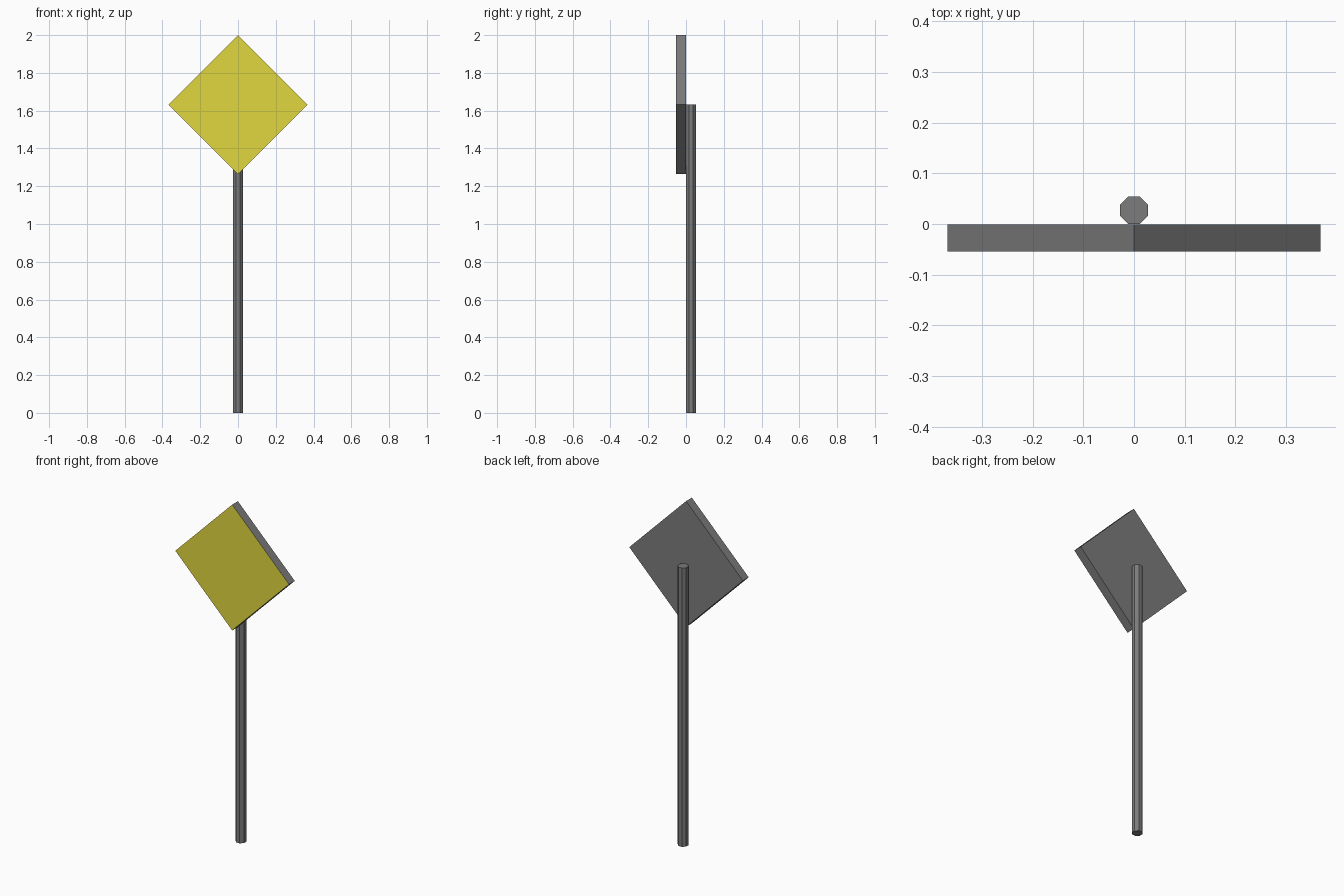
import bpy
import math

if "Cube" in bpy.data.objects:
    bpy.data.objects.remove(bpy.data.objects["Cube"])

POST_R = 0.0272 / math.cos(math.pi / 8)   # octagon, flats toward the panel
PANEL_Z = 1.632
HALF_DIAG = 0.368
THICK = 0.053


def material(name, color):
    m = bpy.data.materials.new(name)
    m.diffuse_color = color
    m.use_nodes = True
    m.node_tree.nodes["Principled BSDF"].inputs["Base Color"].default_value = m.diffuse_color
    return m


grey = material("grey_metal", (0.2, 0.2, 0.2, 1))
yellow = material("yellow_face", (0.75, 0.68, 0.05, 1))


def prism(name, sides, radius, depth, location, rotation):
    bpy.ops.mesh.primitive_cylinder_add(vertices=sides, radius=radius, depth=depth,
                                        location=location, rotation=rotation)
    ob = bpy.context.object
    ob.name = name
    bpy.ops.object.transform_apply(location=False, rotation=True, scale=True)
    ob.data.materials.append(grey)
    return ob


# Octagonal post, ending at the panel's centre height
prism("post", 8, POST_R, PANEL_Z, (0, 0.0268, PANEL_Z / 2), (0, 0, math.pi / 8))

# Diamond panel standing in front of the post
panel = prism("sign_panel", 4, HALF_DIAG, THICK, (0, -THICK / 2 - 0.001, PANEL_Z),
              (math.pi / 2, 0, 0))

# Yellow on the front face only
panel.data.materials.append(yellow)
for p in panel.data.polygons:
    if p.normal.y < -0.9:
        p.material_index = 1
